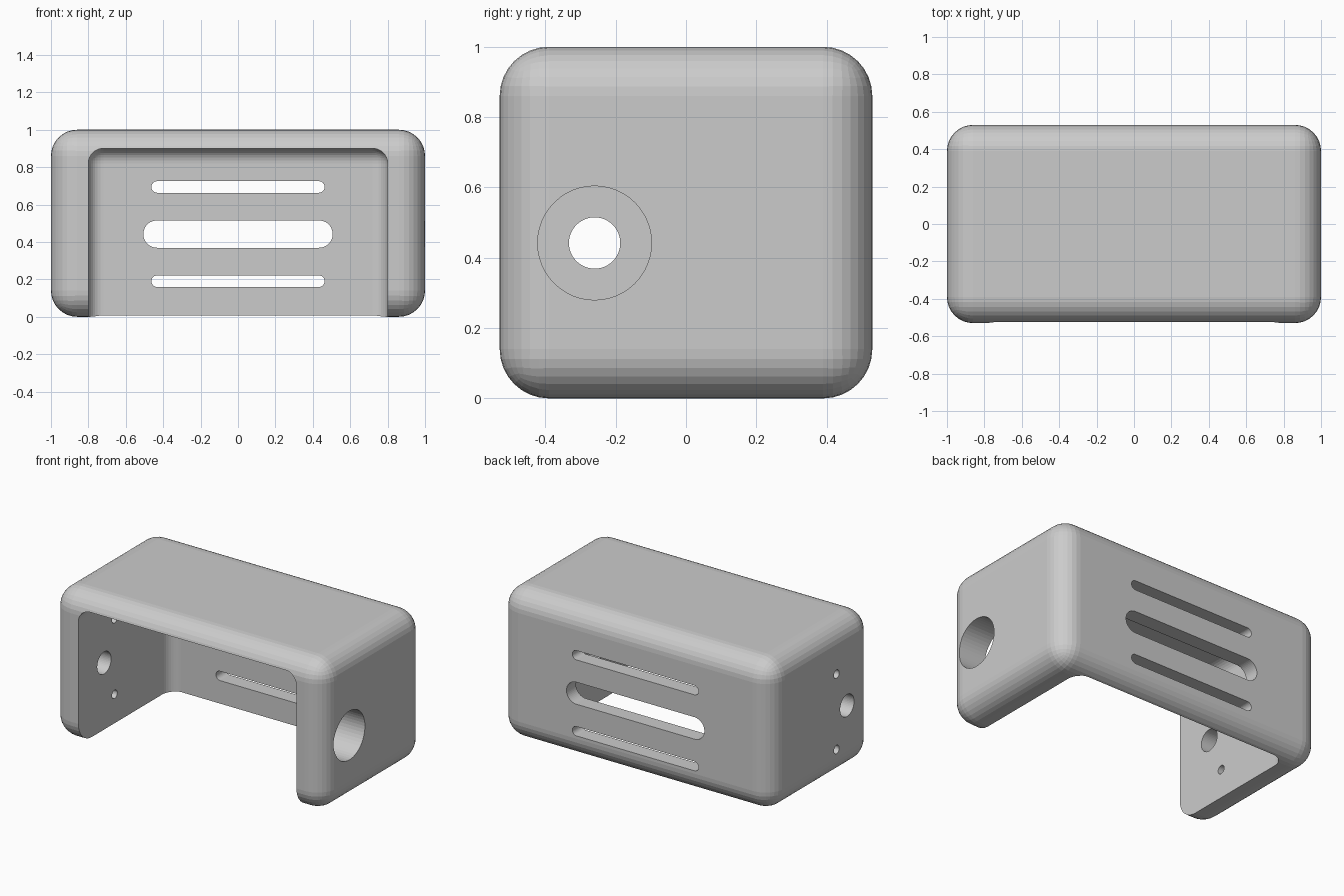
import bpy, bmesh, math
from mathutils import Vector

if "Cube" in bpy.data.objects:
    bpy.data.objects.remove(bpy.data.objects["Cube"])

R_OUT, R_IN = 0.14, 0.08
ZC = 0.442  # height shared by the main hole and the middle slot


def finish(name, bm):
    bmesh.ops.recalc_face_normals(bm, faces=bm.faces)
    me = bpy.data.meshes.new(name)
    bm.to_mesh(me)
    bm.free()
    ob = bpy.data.objects.new(name, me)
    bpy.context.collection.objects.link(ob)
    return ob


def rounded_box(name, lo, hi, radius, segments=8):
    bm = bmesh.new()
    bmesh.ops.create_cube(bm, size=1)
    lo, hi = Vector(lo), Vector(hi)
    for v in bm.verts:
        v.co = (lo + hi) / 2 + v.co * (hi - lo)
    bmesh.ops.bevel(bm, geom=bm.edges[:], offset=radius, offset_type='OFFSET',
                    segments=segments, profile=0.5, affect='EDGES')
    return finish(name, bm)


def slot_cutter(name, axis, start, end, centre, z, radius, half=0.0, n=24):
    """Prism along x or y with a round (half=0) or stadium profile."""
    pts = []
    for side in (1, -1):
        for i in range(n + (half > 0)):
            a = math.pi * i / n - math.pi / 2 + (math.pi if side < 0 else 0)
            pts.append((centre + side * (half - radius if half else 0)
                        + radius * math.cos(a), z + radius * math.sin(a)))
    bm = bmesh.new()

    def place(p, d):
        return (d, p[0], p[1]) if axis == 'x' else (p[0], d, p[1])
    face = bm.faces.new([bm.verts.new(place(p, start)) for p in pts])
    ext = bmesh.ops.extrude_face_region(bm, geom=[face])
    move = Vector((end - start, 0, 0) if axis == 'x' else (0, end - start, 0))
    bmesh.ops.translate(bm, vec=move, verts=[g for g in ext['geom']
                        if isinstance(g, bmesh.types.BMVert)])
    return finish(name, bm)


# Outer rounded housing
housing = rounded_box("housing", (-1, -0.53, 0), (1, 0.53, 1), R_OUT)

# Cavity open to the front and bottom
cutters = [rounded_box("cavity_cutter", (-0.8, -0.9, -0.5), (0.8, 0.43, 0.9), R_IN)]

# Three slots through the back wall
for dz, r, half in ((-0.252, 0.031, 0.463), (0, 0.073, 0.506), (0.252, 0.031, 0.463)):
    cutters.append(slot_cutter("slot_cutter", 'y', 0.2, 0.8, 0, ZC + dz, r, half))

# Large hole in the right wall, smaller hole and two screw holes in the left wall
cutters.append(slot_cutter("right_hole_cutter", 'x', 0.6, 1.2, -0.26, ZC, 0.162))
cutters.append(slot_cutter("left_hole_cutter", 'x', -1.2, -0.6, -0.26, ZC, 0.073))
for dz in (-0.25, 0.25):
    cutters.append(slot_cutter("screw_hole_cutter", 'x', -1.2, -0.6, -0.15, ZC + dz, 0.028, n=12))

# Cut everything out of the housing, then remove the cutters
bpy.context.view_layer.objects.active = housing
for c in cutters:
    c.hide_render = True
    mod = housing.modifiers.new("cut", 'BOOLEAN')
    mod.operation, mod.solver, mod.object = 'DIFFERENCE', 'EXACT', c
    bpy.ops.object.modifier_apply(modifier=mod.name)
    bpy.data.objects.remove(c, do_unlink=True)
